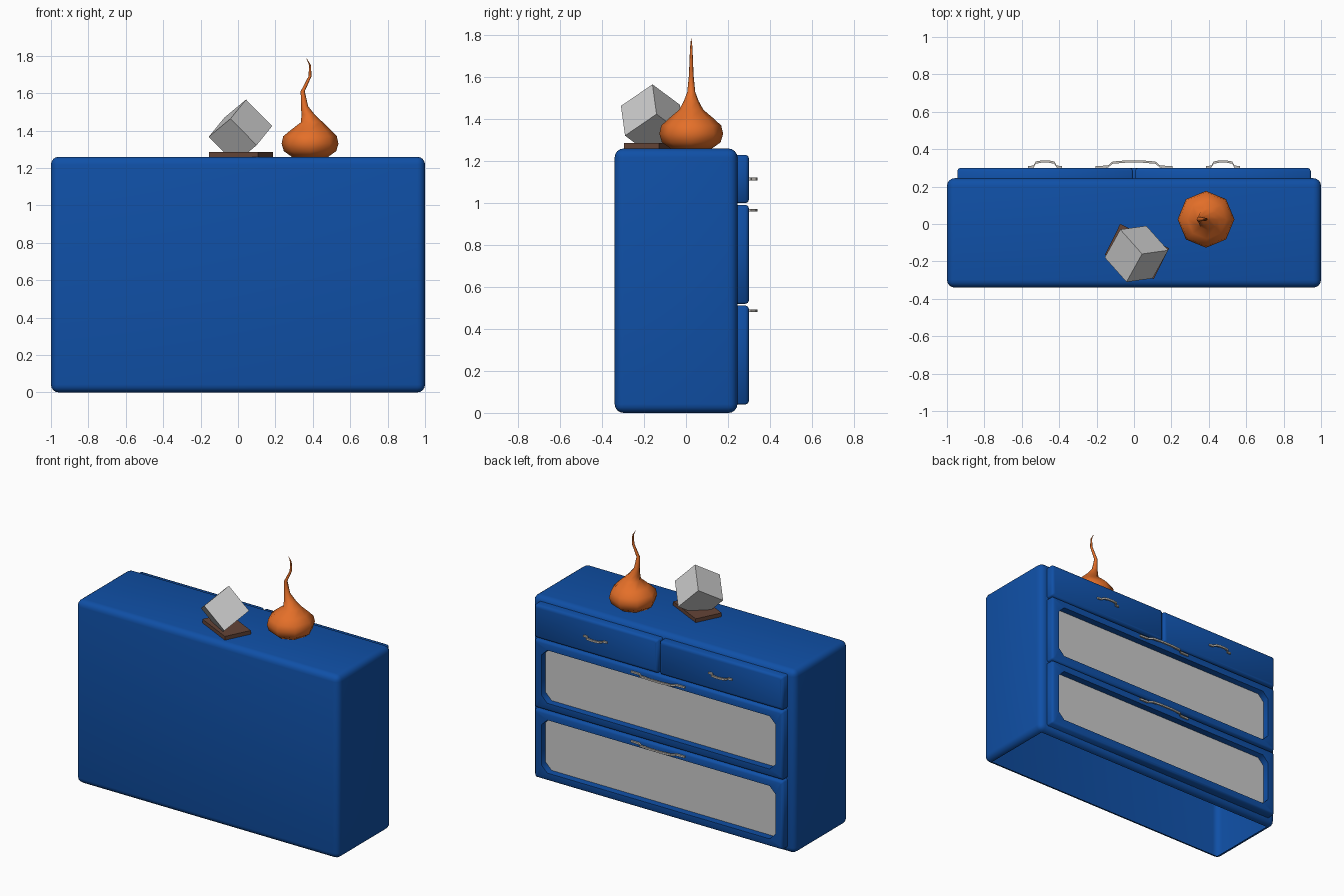
import bpy, bmesh, math
from mathutils import Vector

if "Cube" in bpy.data.objects:
    bpy.data.objects.remove(bpy.data.objects["Cube"])


def material(name, rgb):
    m = bpy.data.materials.new(name)
    m.diffuse_color = (*rgb, 1)
    m.use_nodes = True
    m.node_tree.nodes["Principled BSDF"].inputs["Base Color"].default_value = m.diffuse_color
    return m


BLUE = material("blue_paint", (0.005, 0.080, 0.385))
GREY = material("light_grey", (0.60, 0.60, 0.60))
ORANGE = material("orange_glaze", (0.78, 0.16, 0.022))
BROWN = material("brown_wood", (0.127, 0.058, 0.038))
METAL = material("handle_metal", (0.55, 0.52, 0.48))


def finish(name, bm, mats, angle=None, recalc=True):
    if recalc:
        bmesh.ops.recalc_face_normals(bm, faces=bm.faces[:])
    me = bpy.data.meshes.new(name)
    bm.to_mesh(me)
    bm.free()
    for m in mats:
        me.materials.append(m)
    ob = bpy.data.objects.new(name, me)
    bpy.context.collection.objects.link(ob)
    if angle:
        bpy.ops.object.select_all(action='DESELECT')
        bpy.context.view_layer.objects.active = ob
        ob.select_set(True)
        bpy.ops.object.shade_smooth_by_angle(angle=math.radians(angle))
    return ob


def loft(bm, rings):
    """Join rings of points with quads and cap both ends; returns the end cap."""
    vs = [[bm.verts.new(p) for p in r] for r in rings]
    n = len(vs[0])
    for a, b in zip(vs, vs[1:]):
        for i in range(n):
            j = (i + 1) % n
            bm.faces.new((a[i], a[j], b[j], b[i]))
    bm.faces.new(vs[0][::-1])
    return bm.faces.new(vs[-1])


def parallelepiped(name, centre, ax, ay, az, mat):
    """Box spanned by three edge vectors."""
    bm = bmesh.new()
    bmesh.ops.create_cube(bm, size=1)
    for v in bm.verts:
        c = v.co.copy()
        v.co = centre + ax * c.x + ay * c.y + az * c.z
    return finish(name, bm, [mat])


# Cabinet body: rounded box with an open underside
bm = bmesh.new()
bmesh.ops.create_cube(bm, size=1)
for v in bm.verts:
    v.co = Vector((v.co.x * 2, v.co.y * 0.585 - 0.0475, v.co.z * 1.26 + 0.63))
bmesh.ops.bevel(bm, geom=bm.edges[:], offset=0.042, segments=4, profile=0.5, affect='EDGES')
bmesh.ops.recalc_face_normals(bm, faces=bm.faces[:])
bm.normal_update()
under = [f for f in bm.faces if f.normal.z < -0.99 and f.calc_area() > 0.5]
bmesh.ops.delete(bm, geom=under, context='FACES')
finish("cabinet_body", bm, [BLUE], 40, recalc=False)


# Drawer fronts on the +y side
def drawer(name, x0, x1, z0, z1, panel):
    def ring(y, m, c):
        a, b, d, e = x0 + m, x1 - m, z0 + m, z1 - m
        return [(a + c, y, d), (b - c, y, d), (b, y, d + c), (b, y, e - c),
                (b - c, y, e), (a + c, y, e), (a, y, e - c), (a, y, d + c)]
    rings = [ring(0.235, 0, 0.008), ring(0.284, 0, 0.008),
             ring(0.295, 0.005, 0.008), ring(0.300, 0.016, 0.008)]
    if panel:  # recessed grey panel with clipped corners
        rings += [ring(0.300, 0.054, 0.045), ring(0.252, 0.054, 0.045)]
    bm = bmesh.new()
    cap = loft(bm, rings)
    cap.material_index = 1 if panel else 0
    finish(name, bm, [BLUE, GREY], 50)


# Pull handles: thin bar following a mirrored path
def handle(name, cx, z, half):
    side = [(1.0, 0.303), (0.68, 0.307), (0.56, 0.328), (0.2, 0.334)]
    path = [(-t, y) for t, y in side] + [(t, y) for t, y in reversed(side)]
    w, h = 0.006, 0.006
    bm = bmesh.new()
    loft(bm, [[(cx + t * half, y - w, z - h), (cx + t * half, y + w, z - h),
               (cx + t * half, y + w, z + h), (cx + t * half, y - w, z + h)] for t, y in path])
    finish(name, bm, [METAL])


for label, x0, x1 in (("left", 0.006, 0.945), ("right", -0.945, -0.006)):
    drawer("small_drawer_" + label, x0, x1, 1.0, 1.23, False)
    handle("small_handle_" + label, (x0 + x1) / 2, 1.115, 0.09)
for label, z0, z1, hz in (("middle", 0.52, 0.992, 0.965), ("bottom", 0.04, 0.512, 0.487)):
    drawer("wide_drawer_" + label, -0.945, 0.945, z0, z1, True)
    handle("wide_handle_" + label, 0, hz, 0.205)

# Tilted cube ornament on a thin wooden base
parallelepiped("ornament_base", Vector((0.016, -0.147, 1.27)), Vector((0.262, -0.13, 0)),
               Vector((0.082, 0.165, 0)), Vector((0, 0, 0.032)), BROWN)
top = Vector((0.043, -0.16, 1.566))
eb = Vector((0.144, 0.02, -0.146)).normalized() * 0.2
ec = Vector((-0.083, -0.145, -0.096))
ec = (ec - eb * ec.dot(eb) / eb.length_squared).normalized() * 0.2
ea = eb.cross(ec).normalized() * 0.2
parallelepiped("ornament_cube", top + (ea + eb + ec) / 2, ea, eb, ec, GREY)

# Vase with a crooked, tapering neck: (centre x, z, radius)
profile = [(0.385, 1.258, 0.095), (0.385, 1.29, 0.14), (0.385, 1.33, 0.152), (0.385, 1.37, 0.143),
           (0.39, 1.405, 0.105), (0.395, 1.445, 0.058), (0.375, 1.485, 0.036), (0.356, 1.53, 0.019),
           (0.346, 1.61, 0.011), (0.385, 1.69, 0.008), (0.385, 1.75, 0.005), (0.367, 1.785, 0.001)]
bm = bmesh.new()
loft(bm, [[(cx + r * math.cos(i * math.pi / 4), 0.025 + r * math.sin(i * math.pi / 4), z)
           for i in range(8)] for cx, z, r in profile])
finish("vase", bm, [ORANGE], 60)
